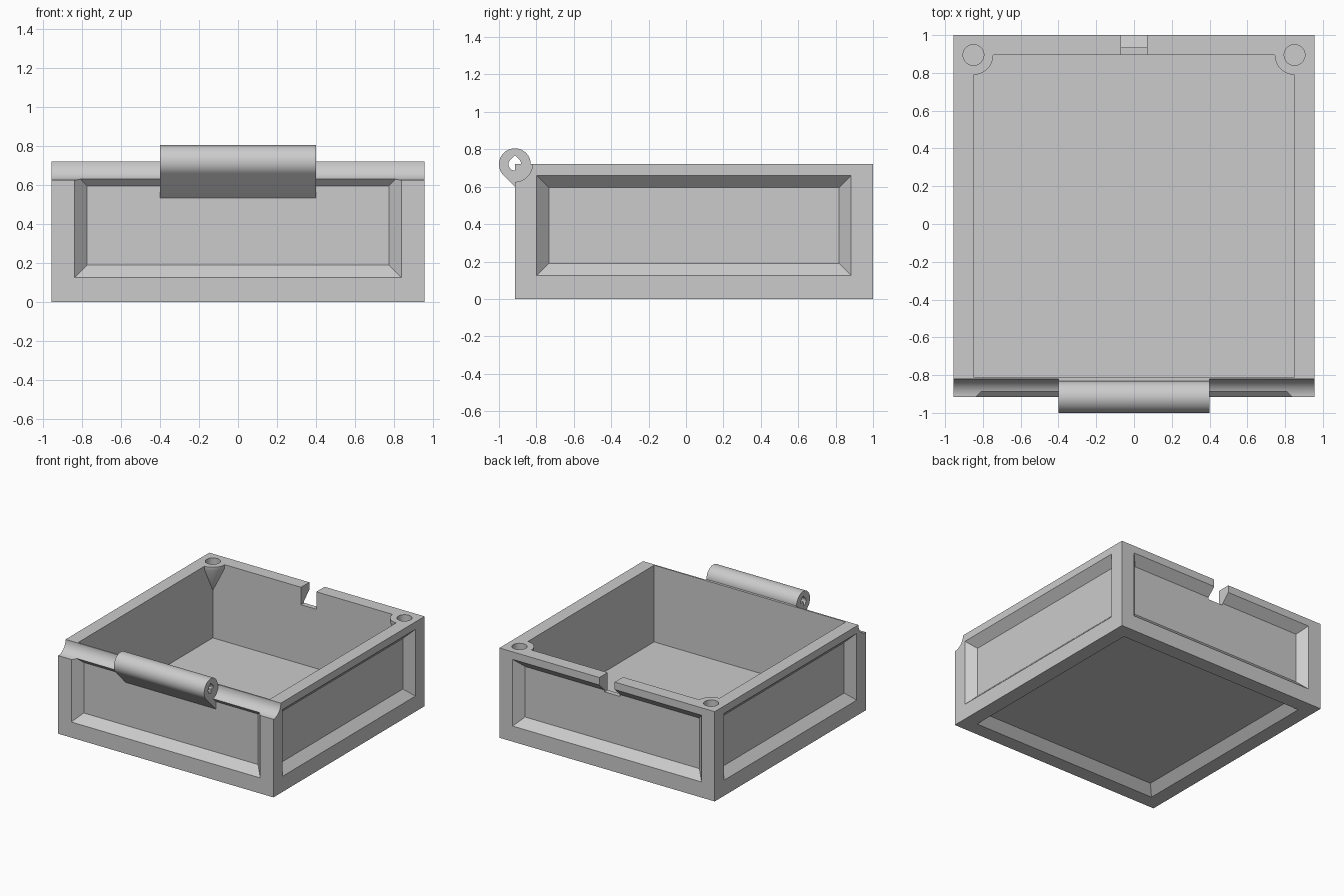
import bpy, bmesh
from math import cos, sin, pi

if "Cube" in bpy.data.objects:
    bpy.data.objects.remove(bpy.data.objects["Cube"], do_unlink=True)

grey = bpy.data.materials.new("plain_grey")
grey.use_nodes = True
colour = (0.6, 0.6, 0.6, 1)
grey.diffuse_color = colour
grey.node_tree.nodes["Principled BSDF"].inputs["Base Color"].default_value = colour


def loft(name, rings):
    """Closed solid through matching rings of points."""
    bm = bmesh.new()
    loops = [[bm.verts.new(p) for p in ring] for ring in rings]
    n = len(loops[0])
    for a, b in zip(loops, loops[1:]):
        for i in range(n):
            j = (i + 1) % n
            bm.faces.new((a[i], a[j], b[j], b[i]))
    bm.faces.new(loops[0])
    bm.faces.new(loops[-1])
    bmesh.ops.recalc_face_normals(bm, faces=bm.faces)
    mesh = bpy.data.meshes.new(name)
    bm.to_mesh(mesh)
    bm.free()
    ob = bpy.data.objects.new(name, mesh)
    bpy.context.collection.objects.link(ob)
    return ob


def rect(u0, u1, v0, v1):
    return [(u0, v0), (u1, v0), (u1, v1), (u0, v1)]


def block(name, x0, x1, y0, y1, z0, z1):
    return loft(name, [[(x, y, z) for x, y in rect(x0, x1, y0, y1)] for z in (z0, z1)])


def along_x(name, profile, x0, x1):
    return loft(name, [[(x, y, z) for y, z in profile] for x in (x0, x1)])


def turned(name, cx, cy, steps, n=48):
    """Round solid about a vertical axis from (radius, z) steps."""
    return loft(name, [[(cx + r * cos(2 * pi * i / n), cy + r * sin(2 * pi * i / n), z)
                        for i in range(n)] for r, z in steps])


def arc(cy, cz, r, a0, a1, n):
    return [(cy + r * cos(a0 + (a1 - a0) * i / n), cz + r * sin(a0 + (a1 - a0) * i / n))
            for i in range(n + 1)]


def cut(target, cutter):
    cutter.hide_render = True
    mod = target.modifiers.new("cut", 'BOOLEAN')
    mod.operation = 'DIFFERENCE'
    mod.solver = 'EXACT'
    mod.object = cutter
    bpy.context.view_layer.objects.active = target
    bpy.ops.object.modifier_apply(modifier=mod.name)
    bpy.data.objects.remove(cutter, do_unlink=True)


def finish(ob):
    ob.data.materials.clear()
    ob.data.materials.append(grey)
    bpy.ops.object.select_all(action='DESELECT')
    ob.select_set(True)
    bpy.context.view_layer.objects.active = ob
    bpy.ops.object.shade_smooth_by_angle(angle=0.5)


# Outer size, wall and panel measures
W, FRONT, BACK, TOP = 0.955, -0.915, 1.0, 0.72
WALL, PANEL, MARGIN = 0.105, 0.065, 0.117
POST_X, POST_Y = W - WALL, BACK - WALL

tray = block("tray_box", -W, W, FRONT, BACK, 0, TOP)

# Cavity, leaving tapered screw posts in the back corners
cavity = block("cavity", -POST_X, POST_X, FRONT + WALL, POST_Y, WALL, 1)
for s in (-1, 1):
    cut(cavity, turned("post", s * POST_X, POST_Y,
                       [(0.002, 0.49), (WALL, 0.69), (WALL, 1.1)]))
cut(tray, cavity)
for s in (-1, 1):
    cut(tray, turned("screw_hole", s * POST_X, POST_Y, [(0.055, 0.62), (0.055, 0.9)]))


# Sunk panels with sloped borders on four sides and underneath
def sunk_panel(place, u0, u1, v0, v1):
    rings = []
    for depth, inset in ((-0.1, 0), (0, 0), (PANEL, PANEL)):
        rings.append([place(u, v, depth) for u, v in
                      rect(u0 + inset, u1 - inset, v0 + inset, v1 - inset)])
    cut(tray, loft("panel", rings))


X, Y0, Y1, Z0, Z1 = W - MARGIN, FRONT + MARGIN, BACK - MARGIN, 0.125, 0.66
sunk_panel(lambda u, v, d: (u, FRONT + d, v), -X, X, Z0, Z1)
sunk_panel(lambda u, v, d: (u, BACK - d, v), -X, X, Z0, Z1)
sunk_panel(lambda u, v, d: (W - d, u, v), Y0, Y1, Z0, Z1)
sunk_panel(lambda u, v, d: (d - W, u, v), Y0, Y1, Z0, Z1)
sunk_panel(lambda u, v, d: (u, v, d), -X, X, Y0, Y1)

# Latch notch in the back wall
cut(tray, block("notch", -0.068, 0.068, POST_Y - 0.05, 1.1, 0.58, 1))

# Round clearance grooves either side of the hinge
for s in (-1, 1):
    cut(tray, along_x("groove", arc(FRONT, TOP, 0.094, 0, 2 * pi, 64)[:-1],
                      s * 0.4, s * 1.1))
finish(tray)

# Hinge barrel with a sloped support running into the front wall
R, HALF, DEEP = 0.085, 0.4, -0.83
profile = arc(FRONT, TOP, R, 0, 1.25 * pi, 40)
y, z = profile[-1]
profile.append((DEEP, z - (DEEP - y)))
hinge = along_x("hinge_barrel", profile, -HALF, HALF)

# Teardrop pin hole
hole = arc(FRONT, TOP, 0.034, 0.75 * pi, 2.25 * pi, 24)
hole.append((FRONT, TOP + 0.048))
cut(hinge, along_x("pin_hole", hole, -0.5, 0.5))
finish(hinge)
